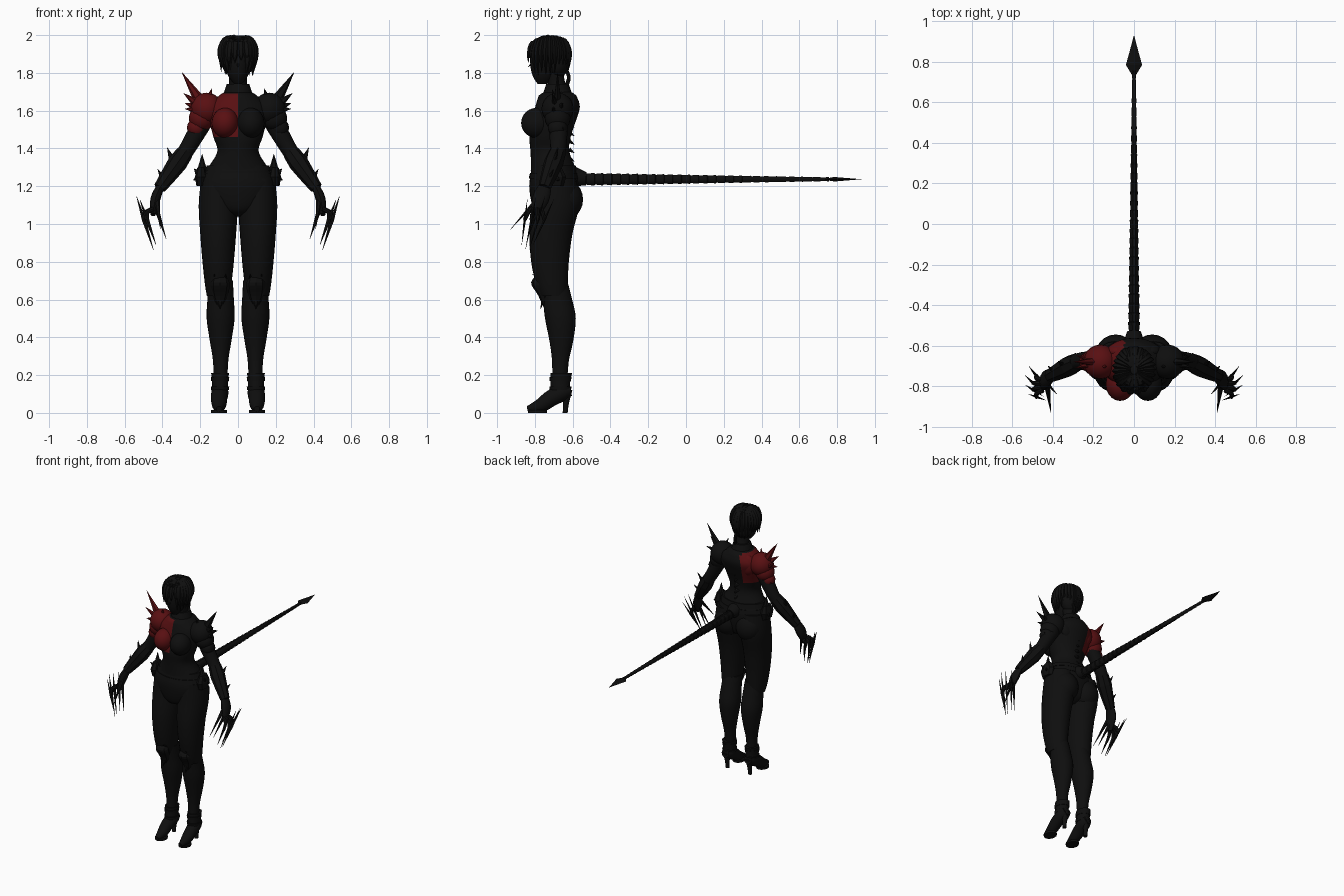
import bpy, bmesh, math, random
from mathutils import Vector, Matrix

random.seed(4)
cube = bpy.data.objects.get("Cube")
if cube:
    bpy.data.objects.remove(cube)

BODY_AXIS = -.7  # depth of the figure's upright axis


def at(x, y, z):
    """Point given relative to the body axis."""
    return Vector((x, BODY_AXIS + y, z))


def material(name, *colour):
    made = bpy.data.materials.new(name)
    made.use_nodes = True
    made.diffuse_color = (*colour, 1)
    shader = made.node_tree.nodes["Principled BSDF"]
    shader.inputs["Base Color"].default_value = (*colour, 1)
    return made


BLACK = material("near black", .0045, .0045, .0045)
RED = material("dark red", .1, .005, .006)


def finish(name, mesh_builder, surface, smooth=True):
    bmesh.ops.recalc_face_normals(mesh_builder, faces=mesh_builder.faces)
    mesh = bpy.data.meshes.new(name)
    mesh_builder.to_mesh(mesh)
    mesh_builder.free()
    mesh.materials.append(surface)
    made = bpy.data.objects.new(name, mesh)
    bpy.context.collection.objects.link(made)
    if smooth:
        bpy.ops.object.select_all(action="DESELECT")
        made.select_set(True)
        bpy.context.view_layer.objects.active = made
        bpy.ops.object.shade_smooth_by_angle(angle=math.radians(40))
    return made


def refine(rows, steps):
    """Catmull-Rom smoothing of section rows."""
    padded = [rows[0], *rows, rows[-1]]
    smoothed = []
    for before, start, end, after in zip(padded, rows, rows[1:], padded[3:]):
        for step in range(steps):
            t = step / steps
            linear = end - before
            square = before * 2 - start * 5 + end * 4 - after
            cubic = (start - end) * 3 + after - before
            smoothed.append(start + (linear + (square + cubic * t) * t) * (t / 2))
    return smoothed + [rows[-1]]


def skin(name, centres, widths, surface=BLACK, depth=lambda w: w, sides=16, steps=4,
         level=False, smooth=True):
    """Skin oval sections along a path; level keeps every section horizontal."""
    rows = [Vector((*c, w)) for c, w in zip(centres, widths)]
    rows = refine(rows, steps)
    builder = bmesh.new()
    rings = []
    for i, row in enumerate(rows):
        along = rows[min(i + 1, len(rows) - 1)].xyz - rows[max(i - 1, 0)].xyz
        along = Vector((0, 0, 1)) if level else along.normalized()
        lengthwise = abs(along.y) > .8
        side = along.cross(Vector((0, not lengthwise, lengthwise))).normalized()
        front = along.cross(side)
        width = max(row.w, .0008)
        ring = []
        for k in range(sides):
            turn = math.tau * k / sides
            offset = side * math.cos(turn) * width + front * math.sin(turn) * depth(width)
            ring.append(builder.verts.new(row.xyz + offset))
        rings.append(ring)
    for low, high in zip(rings, rings[1:]):
        for k in range(sides):
            builder.faces.new((low[k - 1], low[k], high[k], high[k - 1]))
    builder.faces.new(rings[0])
    builder.faces.new(rings[-1])
    return finish(name, builder, surface, smooth)


def column(name, x, rows, **options):
    """Upright form from (height, forward or back offset, half width) rows."""
    centres = [at(x, y, z) for z, y, width in rows]
    return skin(name, centres, [width for z, y, width in rows], level=True, **options)


def ball(name, centre, radii, surface=BLACK):
    builder = bmesh.new()
    placing = Matrix.Translation(centre) @ Matrix.Diagonal((*radii, 1))
    bmesh.ops.create_uvsphere(builder, u_segments=20, v_segments=12, radius=1, matrix=placing)
    return finish(name, builder, surface)


def spike(name, base, tip, width, surface=BLACK):
    skin(name, (base, tip), (width, 0), surface, depth=lambda w: w * .7, sides=6, steps=1, smooth=False)


def fan(name, hub, side, spokes, width, surface=BLACK):
    """Spikes radiating outward from a hub, leaning alternately back and forward."""
    for i, (angle, length) in enumerate(spokes):
        turn = math.radians(angle)
        lean = .03 * (-1) ** i if i else 0
        reach = Vector((side * math.cos(turn) * length, lean, math.sin(turn) * length))
        spike(name, hub + reach * .2, hub + reach, width, surface)


def deep(factor):
    return lambda width: width * factor


# Torso and neck, with a red upper right chest
torso = column("torso", 0, (
    (1.04, 0, .05), (1.1, 0, .15), (1.2, 0, .2), (1.28, 0, .17), (1.38, -.02, .11), (1.46, -.02, .13),
    (1.54, 0, .15), (1.62, .02, .16), (1.68, .02, .1), (1.72, .02, .05), (1.8, 0, .05)),
    depth=lambda w: min(w, .07 + w * .3), sides=32)
torso.data.materials.append(RED)
for face in torso.data.polygons:
    spot = face.center
    inner_edge = 0 if spot.y < BODY_AXIS else -.05
    if 1.47 < spot.z < 1.69 and spot.x < inner_edge:
        face.material_index = 1
column("collar", 0, ((1.68, .02, .08), (1.74, .02, .06)), steps=1)
for height, width in ((1.24, .19), (1.28, .175)):
    column("waist_belt", 0, ((height, 0, width), (height + .03, 0, width - .01)),
           depth=deep(.7), sides=32, steps=1)
for i in range(7):
    top = at(0, .08, 1.35 + i * .045)
    spike("spine_plate", top, top + Vector((0, .03, -.02)), .02)

# Head with face and swept short hair
column("head", 0, ((1.74, -.06, .02), (1.78, -.05, .05), (1.84, -.04, .07), (1.91, -.03, .075),
                   (1.97, -.02, .05)), depth=deep(1.2))
spike("nose", at(0, -.1, 1.865), at(0, -.137, 1.83), .016)
crown = at(0, -.02, 1.9)
ball("hair_cap", crown, (.086, .104, .094))
ball("hair_back", crown + Vector((0, .04, -.04)), (.08, .06, .09))


def hair_lock(name, turn, path, widths):
    """Lock lying over the skull, from (reach, rise) pairs."""
    across, along = math.cos(turn) * .086, math.sin(turn) * .105
    centres = [crown + Vector((across * reach, along * reach, rise)) for reach, rise in path]
    skin(name, centres, widths, depth=deep(.6), sides=6)


for i in range(22):
    hair_lock("hair_lock", math.radians(i * 14 - 55),
              ((.2, .085), (.75, .07), (1, 0), (.9, random.uniform(-.12, -.07))), (.014, .022, .024, 0))
for i in range(6):
    hair_lock("fringe_lock", math.radians(-60 - i * 20),
              ((.2, .09), (.9, .06), (1.1, 0), (1.1, -.02 - i * .015)), (.014, .02, .016, 0))
skin("hair_tail", (at(.02, .05, 1.84), at(.02, .08, 1.78), at(.02, .07, 1.72), at(.01, .1, 1.6)),
     (.01, .01, .01, 0), sides=8)

# Paired parts
for label, s in (("left", 1), ("right", -1)):
    armour = BLACK if s > 0 else RED

    def on(x, y, z):
        return at(s * x, y, z)

    ball(label + "_breast", on(.068, -.09, 1.535), (.072, .083, .08), armour)
    ball(label + "_shoulder_blade", on(.075, .07, 1.6), (.065, .04, .08), armour)
    ball(label + "_buttock", on(.09, .055, 1.13), (.1, .1, .11))

    # Leg and knee guard
    leg_x = s * .095
    column(label + "_thigh", s * .105, ((1.24, .01, .09), (1.1, .01, .103), (.95, -.015, .095), (.8, -.02, .083),
                                        (.68, -.01, .07), (.62, 0, .06)), depth=deep(1.2), sides=24)
    column(label + "_calf", s * .092, ((.7, 0, .065), (.6, .02, .07), (.5, .035, .074), (.38, .04, .057),
                                       (.27, .035, .04), (.12, .03, .035)), depth=deep(1.1), sides=24)
    column(label + "_knee_guard", leg_x, ((.74, -.06, .02), (.69, -.08, .05), (.62, -.05, .04), (.53, -.04, 0)),
           depth=deep(.8), sides=8, smooth=False)
    for lean in (-.03, .03):
        spike(label + "_knee_spike", on(.095 + lean, -.06, .7), on(.095 + lean, -.115, .735), .016)
    spike(label + "_shin_spike", on(.095, -.05, .62), on(.095, -.07, .55), .025)
    ball(label + "_thigh_clasp", on(.03, -.02, .93), (.012, .025, .02))

    # Heeled boot
    column(label + "_boot_cuff", leg_x, ((.1, .035, .042), (.16, .035, .043), (.21, .04, .047)), depth=deep(1.2))
    for height in (.12, .17):
        column(label + "_boot_strap", leg_x, ((height, .035, .047), (height + .02, .035, .049)),
               depth=deep(1.2), steps=1)
    skin(label + "_boot_foot", (on(.095, .09, .12), on(.095, .05, .11), on(.1, -.01, .08), on(.1, -.07, .04),
                                on(.1, -.14, .02)), (.03, .045, .044, .037, .015))
    column(label + "_boot_heel", leg_x, ((.12, .07, .03), (.05, .065, .016), (0, .06, .014)), sides=10)
    column(label + "_boot_sole", s * .1, ((0, -.085, .042), (.015, -.085, .042)), depth=deep(1.2), steps=1)

    # Hip guard
    column(label + "_hip_pouch", s * .195, ((1.2, 0, .025), (1.25, 0, .033), (1.3, 0, .02)),
           depth=deep(2), sides=8, steps=1, smooth=False)
    fan(label + "_hip_spike", on(.19, 0, 1.25), s, ((90, .12), (45, .06), (-20, .05)), .03)

    # Layered shoulder armour
    plate = on(.165, .02, 1.61)
    for i, name in enumerate(("shoulder", "upper_arm", "lower_arm")):
        size = .085 - i * .017
        ball(label + "_" + name + "_plate", plate + Vector((s * .027, 0, -.05)) * i, (size, size, size), armour)
    fan(label + "_shoulder_spike", on(.17, .02, 1.6), s,
        ((58, .24), (38, .15), (20, .12), (5, .11), (-45, .14), (105, .12)), .034, armour)

    # Arm, bracer and hand
    shoulder, elbow, wrist = on(.15, .03, 1.6), on(.28, .02, 1.38), on(.415, -.05, 1.19)
    skin(label + "_arm", (shoulder, shoulder.lerp(elbow, .5), elbow, elbow.lerp(wrist, .5), wrist),
         (.05, .048, .042, .042, .026))
    skin(label + "_bracer", (elbow, elbow.lerp(wrist, .3), elbow.lerp(wrist, .7), wrist),
         (.045, .052, .042, .033), sides=8, steps=1, smooth=False)
    spike(label + "_elbow_spike", elbow.lerp(wrist, .4), on(.375, .025, 1.405), .028)
    spike(label + "_bracer_spike", elbow.lerp(wrist, .8), on(.425, 0, 1.29), .022)
    skin(label + "_palm", (wrist, on(.438, -.07, 1.13), on(.45, -.1, 1.05)), (.022, .026, .014),
         depth=deep(1.7), sides=12)

    # Fingers carrying long double-ended blades
    for i in range(4):
        arch, spread = math.sin(math.pi * (i + 1) / 5), i / 3
        top = on(.49 + .05 * arch, -.14 * spread, 1.1 + .05 * arch)
        low = on(.41 + .04 * arch, -.11 - .06 * spread, .93 - .07 * arch)
        grip = top.lerp(low, .45)
        knuckle = on(.45, -.07 - .05 * spread, 1.08)
        bend = knuckle.lerp(grip, .5) + Vector((s * .015, 0, .01))
        skin(label + "_finger", (knuckle, bend, grip), (.013, .012, .01), sides=8)
        skin(label + "_finger_blade", (top, grip, low), (0, .011, 0), depth=deep(.6),
             sides=4, steps=1, smooth=False)
    spike(label + "_thumb_blade", on(.43, -.09, 1.13), on(.41, -.23, .97), .016)
    spike(label + "_inner_blade", on(.435, -.08, 1.09), on(.38, -.14, .92), .014)

# Segmented tail with pointed head
segments = 30
centres, widths = [], []
for i in range(segments):
    for part, flare in ((0, .88), (.92, 1.06)):
        travel = (i + part) / segments
        centres.append(at(0, .08 + 1.38 * travel, 1.237))
        widths.append((.03 - .021 * travel) * flare)
skin("tail", centres, widths, depth=deep(1.2), sides=10, steps=1)
skin("tail_root", (at(0, .04, 1.26), at(0, .1, 1.25), at(0, .17, 1.24)), (.07, .056, .034))
skin("tail_blade", [Vector((0, y, 1.237)) for y in (.735, .785, .85, .93)], (.01, .04, .022, 0),
     depth=deep(.3), sides=4, steps=1, smooth=False)
